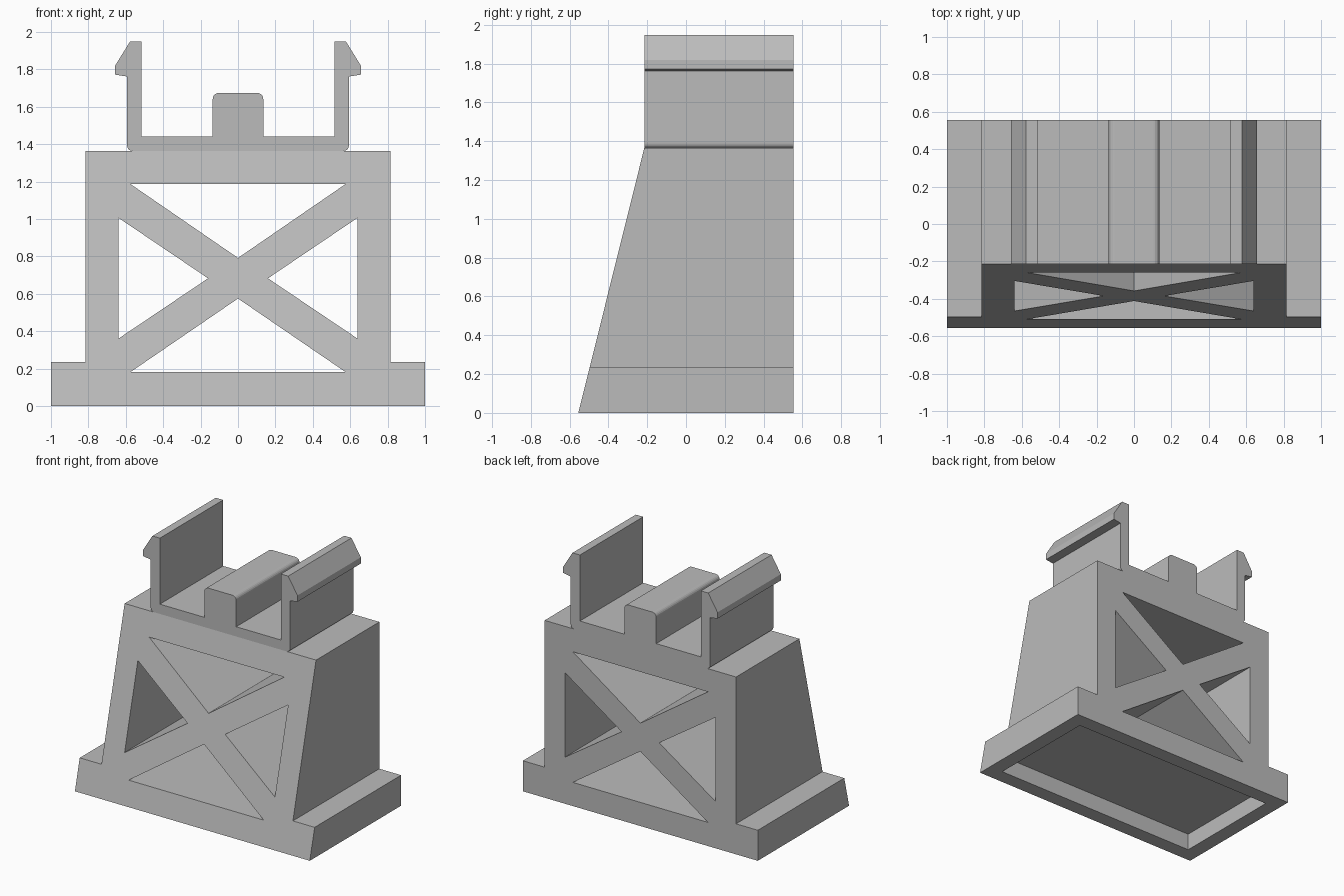
import bpy
import bmesh
import math

if "Cube" in bpy.data.objects:
    bpy.data.objects.remove(bpy.data.objects["Cube"])

BACK, FOOT_FRONT, TOP_FRONT, SHOULDER = 0.555, -0.555, -0.215, 1.365

grey = bpy.data.materials.new("plain grey")
grey.use_nodes = True
grey.diffuse_color = (0.5, 0.5, 0.5, 1)
grey.node_tree.nodes["Principled BSDF"].inputs["Base Color"].default_value = (0.5, 0.5, 0.5, 1)


def prism(name, points, front, back):
    """Extrude an x-z outline from front to back."""
    bm = bmesh.new()
    face = bm.faces.new([bm.verts.new((x, front, z)) for x, z in points])
    side = bmesh.ops.extrude_face_region(bm, geom=[face])["geom"]
    for v in side:
        if isinstance(v, bmesh.types.BMVert):
            v.co.y = back
    bmesh.ops.recalc_face_normals(bm, faces=bm.faces)
    mesh = bpy.data.meshes.new(name)
    bm.to_mesh(mesh)
    bm.free()
    mesh.materials.append(grey)
    obj = bpy.data.objects.new(name, mesh)
    bpy.context.collection.objects.link(obj)
    return obj


def cut(target, cutter):
    """Subtract the cutter and discard it."""
    mod = target.modifiers.new("cut", "BOOLEAN")
    mod.operation = "DIFFERENCE"
    mod.solver = "EXACT"
    mod.object = cutter
    bpy.context.view_layer.update()
    graph = bpy.context.evaluated_depsgraph_get()
    mesh = bpy.data.meshes.new_from_object(target.evaluated_get(graph))
    target.modifiers.clear()
    target.data = mesh
    bpy.data.objects.remove(cutter)


def mirrored(half):
    """Complete a right-hand half outline with its mirror image."""
    return half + [(-x, z) for x, z in reversed(half)]


def arc(cx, cz, r, start, steps=5):
    """Quarter arc, counter-clockwise from the start angle."""
    angles = [math.radians(start + 90 * i / steps) for i in range(steps + 1)]
    return [(cx + r * math.cos(a), cz + r * math.sin(a)) for a in angles]


# Stand: wide foot and tall body with a raked front
stand = prism("stand", mirrored([(1, 0), (1, 0.235), (0.815, 0.235), (0.815, SHOULDER)]),
              FOOT_FRONT, BACK)
for v in stand.data.vertices:
    if v.co.y < 0:
        v.co.y += (TOP_FRONT - FOOT_FRONT) * v.co.z / SHOULDER

# Triangular openings that leave the cross brace
side_hole = [(0.64, 0.36), (0.64, 1.007), (0.16, 0.683)]
openings = [
    [(-0.575, 1.187), (0.575, 1.187), (0, 0.792)],
    [(-0.575, 0.182), (0.575, 0.182), (0, 0.575)],
    side_hole,
    [(-x, z) for x, z in side_hole],
]
for points in openings:
    cut(stand, prism("opening", points, -1, 1))

# Recess under the foot
cut(stand, prism("recess", mirrored([(0.885, -0.1), (0.885, 0.13)]), -0.44, 0.44))

# Clip: base plate, two hooked arms and a rounded centre block
clip_half = arc(0.565, 1.393, 0.028, -90) + [
    (0.593, 1.762), (0.657, 1.772), (0.657, 1.82), (0.578, 1.948),
    (0.515, 1.948), (0.515, 1.44), (0.135, 1.44),
] + arc(0.103, 1.642, 0.032, 0)
prism("clip", mirrored(clip_half), TOP_FRONT, BACK)
